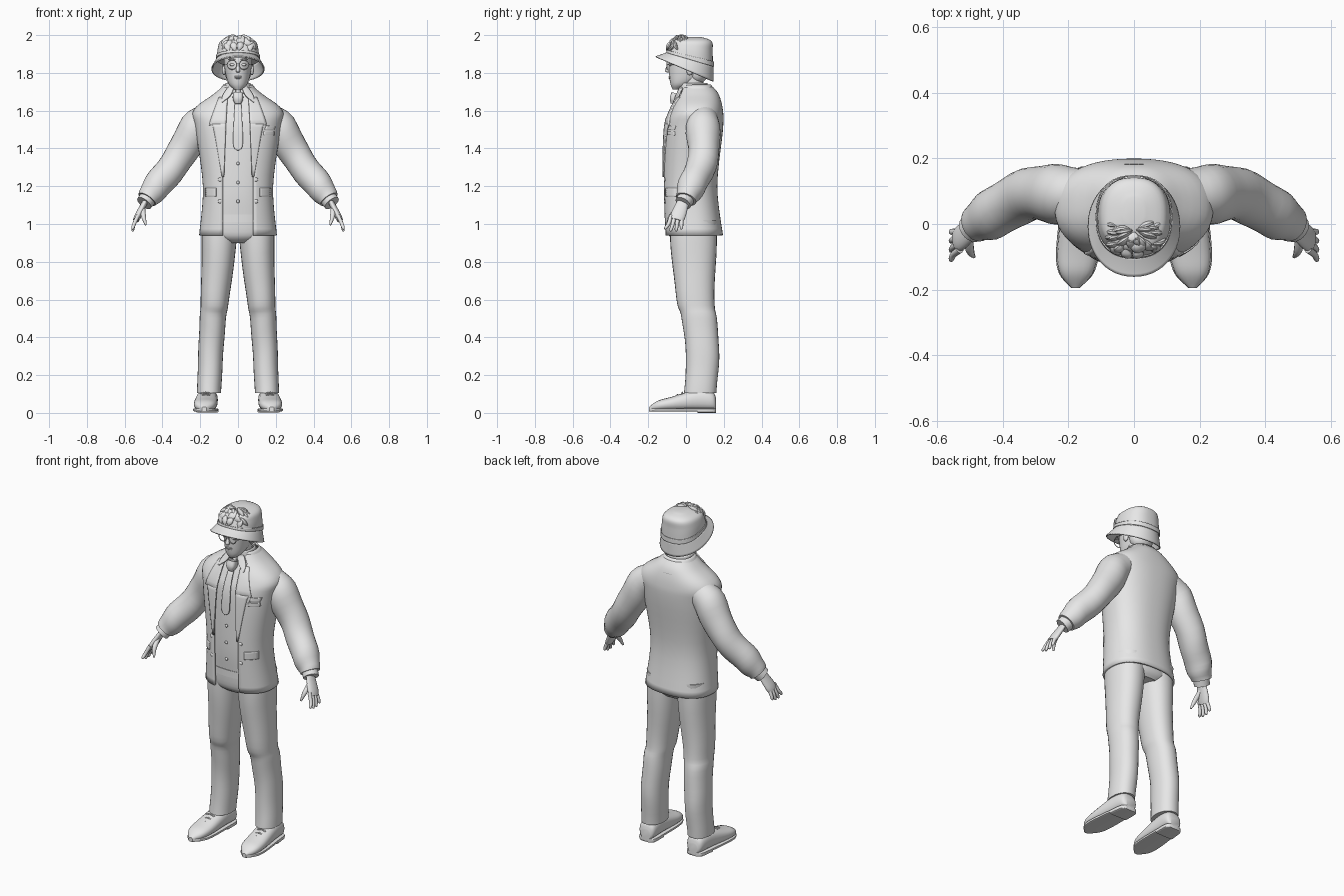
import bpy, bmesh, math, random
from mathutils import Vector

random.seed(4)
if "Cube" in bpy.data.objects:
    bpy.data.objects.remove(bpy.data.objects["Cube"], do_unlink=True)

grey = bpy.data.materials.new("plain_grey")
grey.use_nodes = True
grey.diffuse_color = (.8, .8, .8, 1)
grey.node_tree.nodes["Principled BSDF"].inputs["Base Color"].default_value = grey.diffuse_color
parts = []


def finish(name, bm, thick=0):
    bmesh.ops.recalc_face_normals(bm, faces=bm.faces)
    mesh = bpy.data.meshes.new(name)
    bm.to_mesh(mesh)
    bm.free()
    mesh.materials.append(grey)
    part = bpy.data.objects.new(name, mesh)
    bpy.context.collection.objects.link(part)
    parts.append(part)
    if thick:
        solidify = part.modifiers.new("thickness", "SOLIDIFY")
        solidify.thickness, solidify.offset = thick, 0


def dense(rows, steps=5):
    """Smooth curve through rows of numbers."""
    result = []
    last = len(rows) - 1
    for i in range(last):
        before, start, end, after = rows[max(0, i - 1)], rows[i], rows[i + 1], rows[min(last, i + 2)]
        for step in range(steps):
            t = step / steps
            result.append([b + t / 2 * (c - a + t * (2*a - 5*b + 4*c - d + t * (3*(b - c) + d - a)))
                           for a, b, c, d in zip(before, start, end, after)])
    return result + [list(rows[last])]


def skin(name, rings, closed=True, thick=0):
    bm = bmesh.new()
    loops = [[bm.verts.new(point) for point in ring] for ring in rings]
    count = len(rings[0])
    for lower, upper in zip(loops, loops[1:]):
        for i in range(count if closed else count - 1):
            j = (i + 1) % count
            bm.faces.new((lower[i], lower[j], upper[j], upper[i]))
    if closed and not thick:
        bm.faces.new(loops[0])
        bm.faces.new(loops[-1])
    finish(name, bm, thick)


def rounded(angle, power):
    """Point on a unit superellipse."""
    s, c = math.sin(angle), math.cos(angle)
    return math.copysign(abs(s) ** (2 / power), s), math.copysign(abs(c) ** (2 / power), c)


def shell(name, rows, thick=0, gap=0, tilt=lambda z: 0, power=2.4, count=48):
    """Stacked sections: z, half width, front y, back y."""
    rings = []
    for z, width, front, back in dense(rows):
        first = math.asin((min(gap, width * .6) / width) ** (power / 2))
        span = math.tau - 2 * first
        ring = []
        for i in range(count):
            s, c = rounded(first + span * i / (count - 1 if gap else count), power)
            dy = (front - back) / 2 * c
            ring.append((width * s, (front + back) / 2 + dy, z - tilt(z) * dy))
        rings.append(ring)
    skin(name, rings, not gap, thick)


def tube(name, rows, side=1, axis=None, squash=1, power=2, count=20, folds=0, steps=5):
    """Sections along a path: x, y, z, radius and, if given, cross radius."""
    rows = dense([row if len(row) > 4 else (*row, row[3] * squash) for row in rows], steps)
    rings = []
    for i, (x, y, z, radius, cross) in enumerate(rows):
        ahead, behind = rows[min(i + 1, len(rows) - 1)], rows[max(i - 1, 0)]
        along = Vector(axis or [a - b for a, b in zip(ahead[:3], behind[:3])]).normalized()
        guide = Vector((0, 0, 1)) if abs(along.y) > .9 else Vector((0, 1, 0))
        u = (guide - along * guide.dot(along)).normalized()
        v = along.cross(u)
        ring = []
        for j in range(count):
            angle = math.tau * j / count
            s, c = rounded(angle, power)
            fold = 1 + folds * math.sin(i * 1.3 + 2 * math.sin(angle))
            point = Vector((x, y, z)) + (u * radius * c + v * cross * s) * fold
            ring.append((point.x * side, point.y, point.z))
        rings.append(ring)
    skin(name, rings)


def ball(name, centre, size):
    bm = bmesh.new()
    bmesh.ops.create_uvsphere(bm, u_segments=16, v_segments=10, radius=1)
    bmesh.ops.scale(bm, vec=size, verts=bm.verts)
    bmesh.ops.translate(bm, vec=centre, verts=bm.verts)
    finish(name, bm)


# Jacket, open at the front
JACKET = [(.94, .2, -.11, .19), (1.2, .18, -.12, .16), (1.5, .22, -.11, .19),
          (1.6, .23, -.08, .19), (1.68, .13, -.04, .17), (1.72, .08, -.02, .14)]
PROFILE = dense(JACKET)
shell("jacket", JACKET, thick=.012, gap=.08)


def chest_y(x, z):
    """Front surface of the jacket."""
    for low, high in zip(PROFILE, PROFILE[1:]):
        if z <= high[0]:
            break
    t = min(1, (z - low[0]) / (high[0] - low[0]))
    width, front, back = [a + t * (b - a) for a, b in zip(low[1:], high[1:])]
    bulge = max(0, 1 - abs(x / width) ** 2.4) ** (1 / 2.4)
    return (front + back) / 2 - (back - front) / 2 * bulge


def patch(name, rows, side=1, lift=.008):
    """Cloth panel lying on the chest: z, inner x, outer x."""
    grid = []
    for z, inner, outer in dense(rows):
        across = [inner + (outer - inner) * i / 6 for i in range(7)]
        grid.append([(x * side, chest_y(x, z) - lift, z) for x in across])
    skin(name, grid, closed=False, thick=.008)


# Waistcoat, belt and seat of the trousers follow the jacket
shell("waistcoat", [(max(z, 1.04), width - .015, front + .014, back - .015) for z, width, front, back in JACKET])
shell("belt", [(z, .177, -.1, .163) for z in (1.01, 1.05)])
shell("trouser_seat", [(.9, .1, -.05, .14), (.94, .17, -.09, .165), (1.04, .17, -.1, .16)])
for i in range(4):
    z = 1.42 - i * .1
    ball(f"waistcoat_button_{i}", (0, chest_y(0, z) + .008, z), (.009, .006, .009))

# Collars and tie
shell("shirt_collar", [(1.69, .08, -.035, .12), (1.745, .062, -.03, .11)], thick=.006, gap=.012)
shell("jacket_collar", [(1.66, .13, -.03, .18), (1.735, .075, -.015, .13)], thick=.008, gap=.06)
patch("tie", [(1.65, -.016, .016), (1.43, -.026, .026), (1.39, -.004, .004)], lift=.002)
tube("tie_knot", [(0, -.05, 1.69, .027), (0, -.06, 1.66, .027), (0, -.066, 1.635, .015)], power=3)

for word, side in (("left", 1), ("right", -1)):
    # Jacket front
    patch(word + "_collar_wing", [(1.725, .02, .05), (1.68, .04, .08), (1.645, .08, .085)], side, lift=.014)
    patch(word + "_lapel", [(1.67, .055, .1), (1.53, .063, .15), (1.51, .064, .13), (1.25, .074, .084)], side)
    patch(word + "_pocket_flap", [(1.19, .115, .17), (1.145, .115, .17)], side)
    for place, z in (("upper", 1.235), ("lower", 1.12)):
        ball(f"{word}_{place}_jacket_button", (side * .095, chest_y(.095, z) - .004, z), (.011, .007, .011))

    # Sleeve, cuff and hand
    tube(word + "_sleeve", [(.14, .09, 1.58, .07), (.22, .09, 1.51, .09), (.32, .09, 1.34, .08),
                            (.43, .03, 1.2, .075), (.48, 0, 1.13, .055)], side, count=28, folds=.03)
    tube(word + "_cuff", [(.465, .01, 1.15, .046), (.497, -.016, 1.11, .044)], side)
    tube(word + "_palm", [(.485, -.01, 1.13, .03), (.526, -.04, 1.05, .04), (.54, -.05, 1.02, .035)], side, squash=.45)
    for i, finger in enumerate(("index", "middle", "ring", "little")):
        base, tip, low = .018 * i - .078, .028 * i - .108, .956 + abs(i - 1.5) * .01
        tube(f"{word}_{finger}_finger", [(.53, base, 1.045, .011), (.55, (base + tip) / 2, 1, .01),
                                         (.557, tip, low + .008, .008), (.557, tip, low, .003)], side, count=10)
    tube(word + "_thumb", [(.505, -.035, 1.085, .014), (.5, -.08, 1.04, .013), (.488, -.1, .995, .005)], side, count=10)

    # Trouser leg
    tube(word + "_trouser_leg", [(.1, .04, 1.02, .125), (.1, .04, .9, .123), (.122, .05, .6, .1), (.133, .07, .5, .093),
                                 (.145, .088, .3, .088), (.153, .075, .105, .085)],
         side, axis=(0, 0, -1), squash=.75, power=2.2, count=28, folds=.01)

    # Shoe, sole, heel and laces share one outline: y, half height, half width
    outline = [(.16, .03, .03), (.14, .05, .05), (.06, .056, .056), (-.08, .036, .062), (-.15, .026, .05), (-.195, .01, .012)]
    forward = (0, -1, 0)
    tube(word + "_shoe", [(.167 - .06 * y, y, tall + .012, tall, wide) for y, tall, wide in outline], side, forward, power=2.4)
    tube(word + "_sole", [(.167 - .06 * y, y, .016, .009, wide * 1.06) for y, tall, wide in outline], side, forward, power=5)
    tube(word + "_heel", [(.167 - .06 * y, y, .012, .012, wide * 1.06) for y, tall, wide in outline[:3]], side, forward, power=6)
    for i in range(3):
        y, z = -.02 - .025 * i, .108 - .012 * i
        tube(f"{word}_lace_{i}", [(.17 + dx, y, z - abs(dx) * .3, .004) for dx in (-.027, 0, .027)], side, count=8)

    # Ear, eye, brow and spectacles
    ball(word + "_ear", (side * .074, .02, 1.815), (.01, .018, .028))
    ball(word + "_eye", (side * .03, -.083, 1.843), (.014, .009, .007))
    ball(word + "_brow", (side * .034, -.088, 1.872), (.02, .006, .004))
    turns = [math.tau * i / 12 for i in range(13)]
    tube(word + "_spectacle_rim", [(.032 + .025 * math.cos(a), -.1, 1.843 + .025 * math.sin(a), .0025) for a in turns],
         side, count=6, steps=2)
    tube(word + "_spectacle_arm", [(.057, -.1, 1.845, .0025), (.076, -.06, 1.845, .0025), (.079, .02, 1.835, .0025)],
         side, count=6)

patch("chest_pocket", [(1.49, .135, .19), (1.47, .135, .19)])
patch("pocket_square", [(1.52, .15, .197), (1.5, .14, .19)])

# Head and neck
tube("neck", [(0, .05, 1.64, .06), (0, .03, 1.8, .055)])
shell("head", [(1.713, .02, -.07, -.03), (1.74, .048, -.082, .03), (1.79, .065, -.089, .09),
               (1.87, .075, -.09, .11), (1.92, .07, -.07, .11)], power=2.1)
tube("nose", [(0, -.088, 1.85, .006), (0, -.1, 1.812, .012), (0, -.092, 1.802, .006)], axis=(0, 0, -1), count=12)
for name, z in (("upper_lip", 1.78), ("lower_lip", 1.773)):
    ball(name, (0, -.085, z), (.02, .007, .005))
tube("spectacle_bridge", [(x, -.102, 1.848, .0025) for x in (-.008, .008)], count=6)
ball("nape_hair", (0, .06, 1.8), (.07, .055, .06))


# Bucket hat, its brim low at the back and its top level
def hat_tilt(z):
    return 2.7 * max(0, 1.98 - z)


shell("hat_brim", [(1.82, .138, -.16, .143), (1.87, .112, -.1, .142)], thick=.007, tilt=hat_tilt, power=2.1)
shell("hat_band", [(1.87, .115, -.103, .147), (1.89, .114, -.1, .147)], thick=.004, tilt=hat_tilt)
shell("hat_crown", [(1.87, .112, -.1, .142), (1.93, .107, -.085, .141), (1.97, .09, -.07, .136),
                    (1.99, .03, 0, .08)], tilt=hat_tilt)

# Leaf-shaped locks of hair over the top and front of the hat
for i in range(34):
    turn = math.radians(random.uniform(-115, 115))
    start, curl = random.uniform(0, .85), random.uniform(-.5, .9)
    lock = []
    for step, wide in ((0, .004), (.2, .017), (.4, .015), (.6, .002)):
        fall, swing = start + step, turn + step * curl
        lock.append((.1 * math.sin(fall) * math.sin(swing), -.018 - .087 * math.sin(fall) * math.cos(swing),
                     1.9 + .091 * math.cos(fall), wide * .6, wide))
    tube(f"hair_lock_{i}", lock, count=10)

# Smooth shading with sharp edges kept
bpy.ops.object.select_all(action="DESELECT")
for part in parts:
    part.select_set(True)
bpy.context.view_layer.objects.active = parts[0]
bpy.ops.object.shade_smooth_by_angle(angle=math.radians(40))
